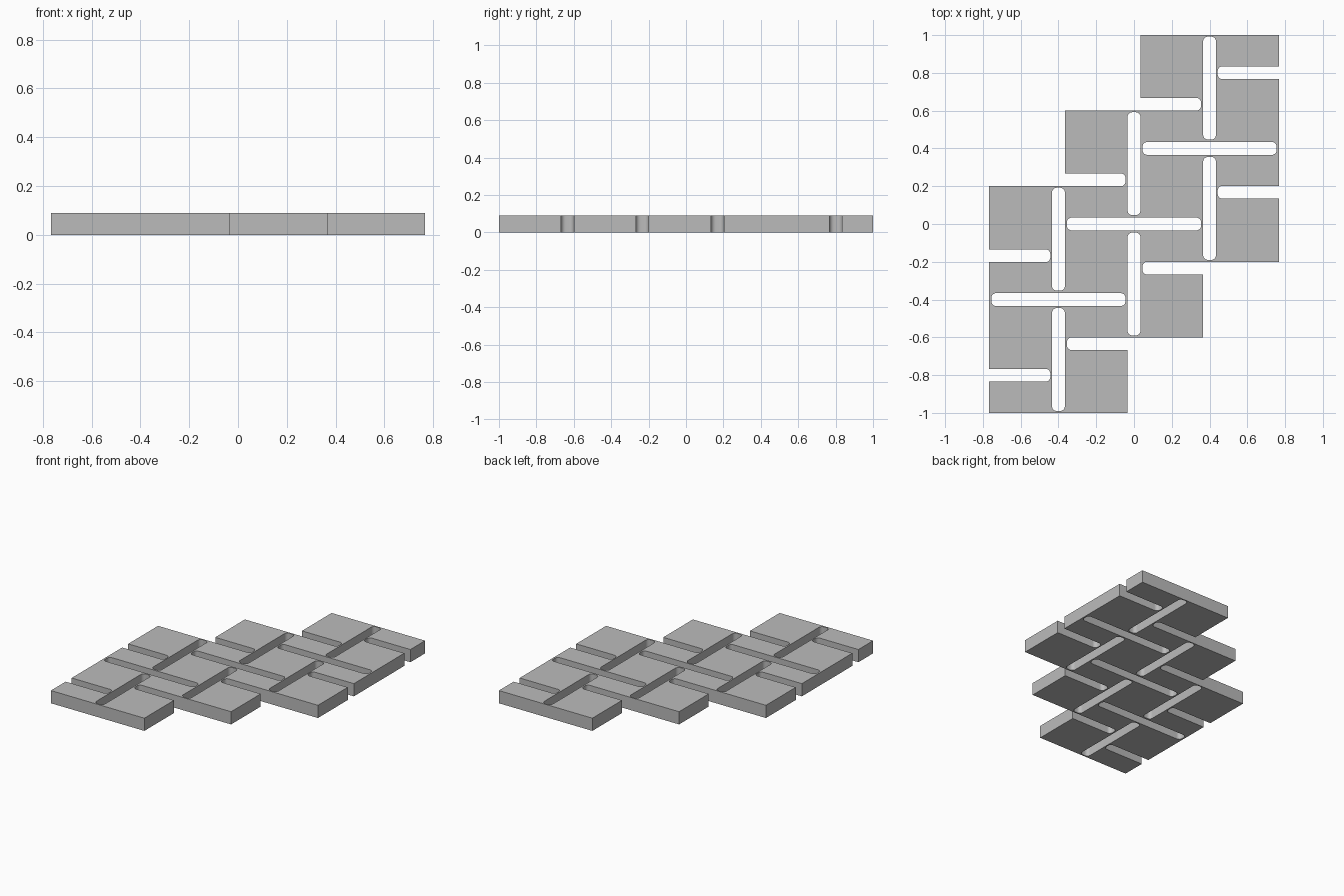
import bpy, bmesh, math
from mathutils import Vector

cube = bpy.data.objects.get("Cube")
if cube:
    bpy.data.objects.remove(cube, do_unlink=True)

HEIGHT = 0.09
EDGE = 0.767      # half width of the panel
HALF = 0.034      # half width of every slot
RADIUS = 0.025    # rounding of slot corners


def round_corners(corners, steps=6):
    """Turn (x, y, rounded) corners into points with quarter arcs."""
    result = []
    for i, (x, y, rounded) in enumerate(corners):
        p = Vector((x, y))
        if not rounded:
            result.append(p)
            continue
        to_prev = (Vector(corners[i - 1][:2]) - p).normalized()
        to_next = (Vector(corners[(i + 1) % len(corners)][:2]) - p).normalized()
        centre = p + (to_prev + to_next) * RADIUS
        for k in range(steps + 1):
            t = math.pi / 2 * k / steps
            result.append(centre - RADIUS * (to_next * math.cos(t) + to_prev * math.sin(t)))
    return result


def notch(x_open, x_end, y):
    """Slot open on its right side."""
    return [(x_open, y - HALF, False), (x_end, y - HALF, True), (x_end, y + HALF, True)]


def slot(x0, x1, y0, y1):
    return [(x0, y0, True), (x1, y0, True), (x1, y1, True), (x0, y1, True)]


def add_loop(curve, corners):
    points = round_corners(corners)
    spline = curve.splines.new("POLY")
    spline.points.add(len(points) - 1)
    for target, p in zip(spline.points, points):
        target.co = (p.x, p.y, 0, 1)
    spline.use_cyclic_u = True


curve = bpy.data.curves.new("panel_profile", "CURVE")
curve.dimensions = "2D"
curve.fill_mode = "BOTH"
curve.extrude = HEIGHT / 2

# Stepped outline: one half, then the same half turned by 180 degrees
half = [(-EDGE, -1, False), (-HALF, -1, False)]
half += notch(-HALF, -0.355, -0.634)
half += [(0.4 - HALF, -0.6, False)]
half += notch(0.4 - HALF, 0.045, -0.234)
half += [(EDGE, -0.2, False)]
for y in (0.168, 0.801):
    half += notch(EDGE, 0.443, y) + [(EDGE, y + HALF, False)]
add_loop(curve, half + [(-x, -y, r) for x, y, r in half])

# Closed slots, stepping diagonally across the panel
for step in (-0.4, 0, 0.4):
    for low, high in ((0.047, 0.592), (-0.59, -0.045)):
        add_loop(curve, slot(step - HALF, step + HALF, step + low, step + high))
    add_loop(curve, slot(step - 0.355, step + 0.355, step - HALF, step + HALF))

# Solid panel mesh from the profile
source = bpy.data.objects.new("panel_source", curve)
bpy.context.collection.objects.link(source)
depsgraph = bpy.context.evaluated_depsgraph_get()
mesh = bpy.data.meshes.new_from_object(source.evaluated_get(depsgraph))
bpy.data.objects.remove(source, do_unlink=True)
bm = bmesh.new()
bm.from_mesh(mesh)
bmesh.ops.remove_doubles(bm, verts=bm.verts, dist=0.0001)
bmesh.ops.translate(bm, verts=bm.verts, vec=(0, 0, HEIGHT / 2))
bmesh.ops.recalc_face_normals(bm, faces=bm.faces)
bm.to_mesh(mesh)
bm.free()

panel = bpy.data.objects.new("slotted_panel", mesh)
bpy.context.collection.objects.link(panel)

# Plain grey finish
grey = bpy.data.materials.new("plain_grey")
grey.use_nodes = True
colour = (0.5, 0.5, 0.5, 1)
grey.diffuse_color = colour
grey.node_tree.nodes["Principled BSDF"].inputs["Base Color"].default_value = colour
mesh.materials.clear()
mesh.materials.append(grey)

# Smooth slot ends, sharp rims
bpy.ops.object.select_all(action="DESELECT")
panel.select_set(True)
bpy.context.view_layer.objects.active = panel
bpy.ops.object.shade_smooth_by_angle(angle=math.radians(30))
